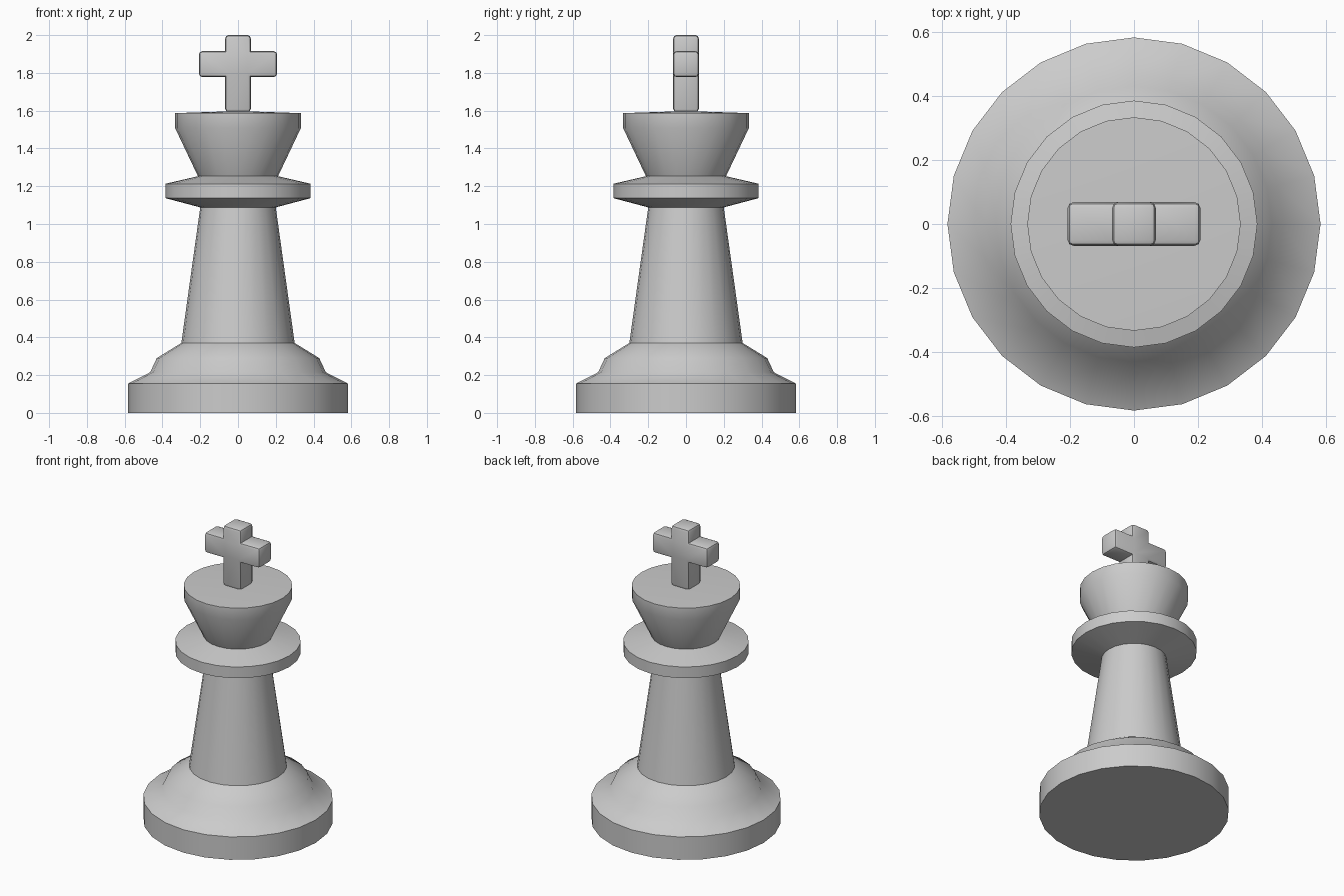
import bpy, bmesh, math

if "Cube" in bpy.data.objects:
    bpy.data.objects.remove(bpy.data.objects["Cube"])

grey = bpy.data.materials.new("plain_grey")
grey.diffuse_color = (0.6, 0.6, 0.6, 1)
grey.use_nodes = True
grey.node_tree.nodes["Principled BSDF"].inputs["Base Color"].default_value = grey.diffuse_color


def add_object(name, bm):
    bmesh.ops.recalc_face_normals(bm, faces=bm.faces)
    mesh = bpy.data.meshes.new(name)
    bm.to_mesh(mesh)
    bm.free()
    mesh.materials.append(grey)
    ob = bpy.data.objects.new(name, mesh)
    bpy.context.collection.objects.link(ob)
    bpy.ops.object.select_all(action='DESELECT')
    ob.select_set(True)
    bpy.context.view_layer.objects.active = ob
    bpy.ops.object.shade_smooth_by_angle(angle=math.radians(44))
    return ob


def lathe(name, profile, sides=24):
    """Turn (radius, height) points around z; radius 0 makes a single tip."""
    bm = bmesh.new()
    rings = []
    for r, z in profile:
        n = sides if r > 0 else 1
        rings.append([bm.verts.new((r * math.cos(math.tau * i / sides),
                                    r * math.sin(math.tau * i / sides), z)) for i in range(n)])
    for a, b in zip(rings, rings[1:]):
        for i in range(sides):
            j = (i + 1) % sides
            if len(b) == 1:
                bm.faces.new((a[i], a[j], b[0]))
            else:
                bm.faces.new((a[i], a[j], b[j], b[i]))
    bm.faces.new(rings[0][::-1])
    return add_object(name, bm)


# Turned body: base, bell, tapered stem, collar and flared head
lathe("turned_body", [
    (0.582, 0.0), (0.582, 0.155),
    (0.465, 0.215), (0.43, 0.29), (0.30, 0.37),
    (0.20, 1.088),
    (0.385, 1.137), (0.385, 1.213), (0.212, 1.253),
    (0.333, 1.508), (0.333, 1.587), (0.0, 1.598),
])

# Cross on top: extruded outline with softened outer edges
w, arm, lo, hi, bottom, top = 0.068, 0.207, 1.778, 1.915, 1.592, 2.0
right = [(w, bottom), (w, lo), (arm, lo), (arm, hi), (w, hi), (w, top)]
outline = right + [(-x, z) for x, z in reversed(right)]
bm = bmesh.new()
face = bm.faces.new([bm.verts.new((x, -w, z)) for x, z in outline])
ext = bmesh.ops.extrude_face_region(bm, geom=[face], use_keep_orig=True)
for v in ext["geom"]:
    if isinstance(v, bmesh.types.BMVert):
        v.co.y = w
bmesh.ops.recalc_face_normals(bm, faces=bm.faces)
edges = [e for e in bm.edges if e.is_convex and e.calc_face_angle(0) > 0.5]
bmesh.ops.bevel(bm, geom=edges, offset=0.018, segments=2, profile=0.5, affect='EDGES')
add_object("top_cross", bm)
